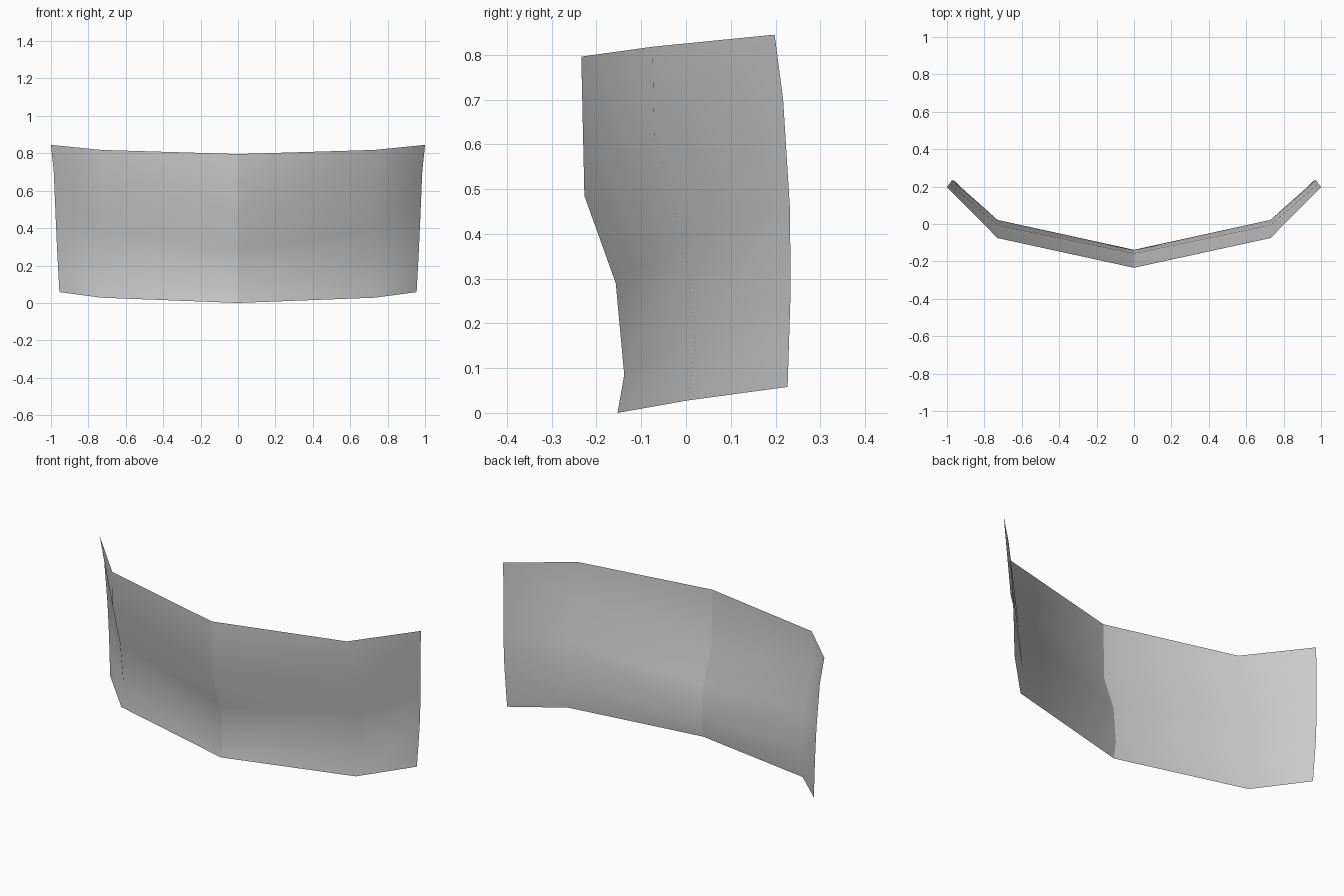
import bpy

cube = bpy.data.objects.get("Cube")
if cube:
    bpy.data.objects.remove(cube)

# Plain grey material
grey = bpy.data.materials.new("plain_grey")
grey.use_nodes = True
colour = (0.6, 0.6, 0.6, 1.0)
grey.diffuse_color = colour
grey.node_tree.nodes["Principled BSDF"].inputs["Base Color"].default_value = colour

# Upright profiles of one half, bottom to top: centre, bend and outer edge
centre = [(0, -0.153, 0.0), (0, -0.138, 0.085), (0, -0.157, 0.29),
          (0, -0.227, 0.485), (0, -0.234, 0.796)]
bend = [(0.73, 0.005, 0.028), (0.73, 0.022, 0.17), (0.73, -0.006, 0.39),
        (0.73, -0.071, 0.62), (0.73, -0.075, 0.818)]
edge = [(0.955, 0.227, 0.058), (0.967, 0.234, 0.28), (0.975, 0.232, 0.46),
        (0.985, 0.217, 0.7), (1.0, 0.198, 0.845)]
columns = [centre, bend, edge]
rows = len(centre)

# Loft the profiles into an open sheet that faces forward
verts = [p for column in columns for p in column]
faces = []
for c in range(len(columns) - 1):
    for r in range(rows - 1):
        a = c * rows + r
        faces.append((a, a + rows, a + rows + 1, a + 1))
mesh = bpy.data.meshes.new("curved_panel")
mesh.from_pydata(verts, [], faces)
mesh.materials.append(grey)
for face in mesh.polygons:
    face.use_smooth = True
panel = bpy.data.objects.new("curved_panel", mesh)
bpy.context.collection.objects.link(panel)

# Mirror to the other side, keeping the centre seam crisp
mirror = panel.modifiers.new("mirror", "MIRROR")
mirror.use_mirror_merge = False
